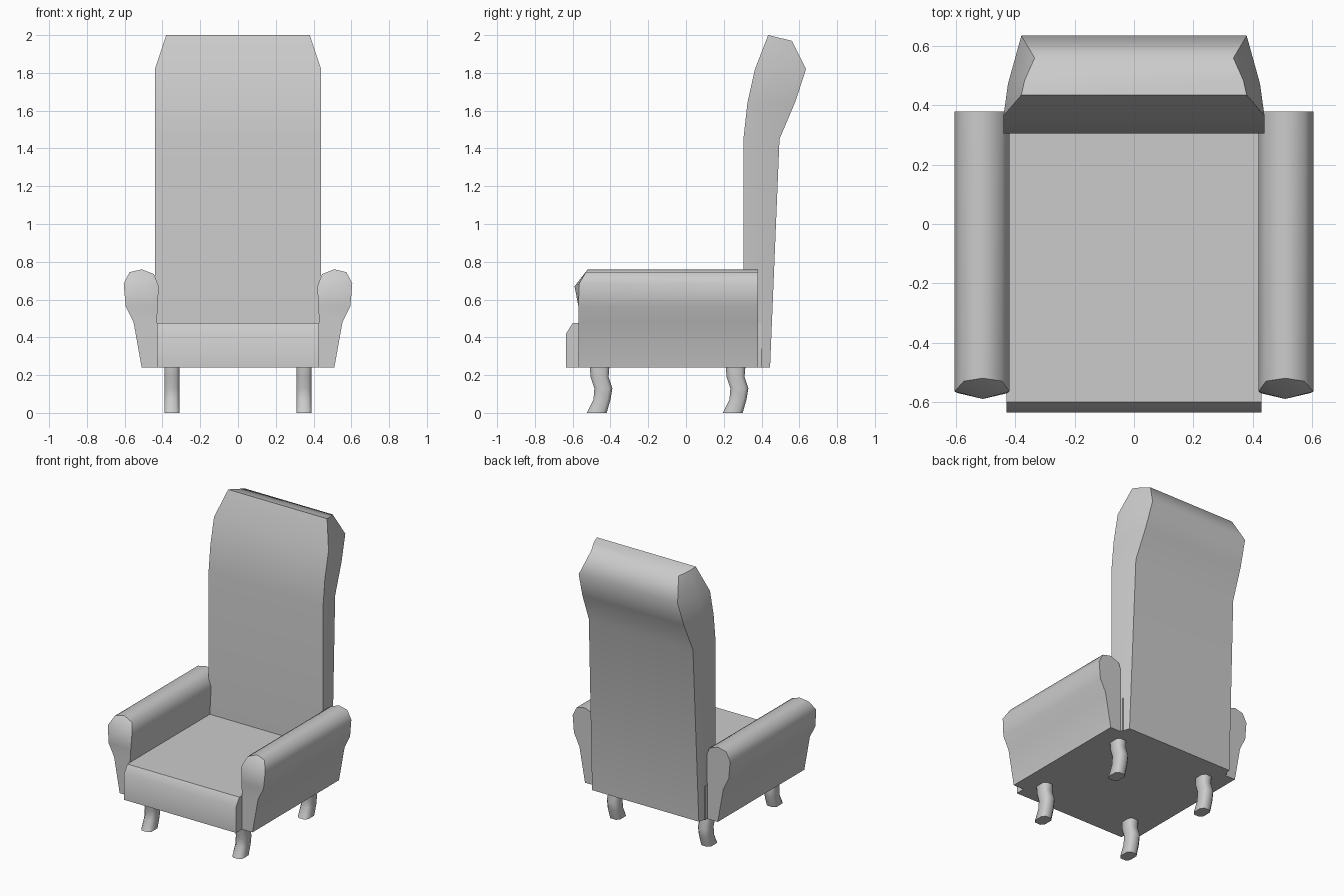
import bpy, bmesh, math

if "Cube" in bpy.data.objects:
    bpy.data.objects.remove(bpy.data.objects["Cube"])


def finish(name, bm, mirror="", angle=50):
    """Turn a bmesh into a smooth-shaded object, optionally mirrored."""
    bmesh.ops.recalc_face_normals(bm, faces=bm.faces[:])
    mesh = bpy.data.meshes.new(name)
    bm.to_mesh(mesh)
    bm.free()
    ob = bpy.data.objects.new(name, mesh)
    bpy.context.collection.objects.link(ob)
    bpy.ops.object.select_all(action='DESELECT')
    ob.select_set(True)
    bpy.context.view_layer.objects.active = ob
    bpy.ops.object.shade_smooth_by_angle(angle=math.radians(angle))
    if mirror:
        mod = ob.modifiers.new("mirror", 'MIRROR')
        mod.use_axis = ('X' in mirror, False, False)
    return ob


def loft(bm, rings, cap_start=True, cap_end=True):
    """Bridge equal-sized point rings with quads and cap the ends."""
    loops = [[bm.verts.new(p) for p in ring] for ring in rings]
    n = len(loops[0])
    for a, b in zip(loops, loops[1:]):
        for i in range(n):
            j = (i + 1) % n
            bm.faces.new((a[i], a[j], b[j], b[i]))
    if cap_start:
        bm.faces.new(loops[0])
    if cap_end:
        bm.faces.new(loops[-1])
    return loops


# Seat: side profile with a softened front edge, extruded across
seat_profile = [(0.40, 0.24), (-0.635, 0.24), (-0.635, 0.42), (-0.60, 0.475), (0.40, 0.475)]
bm = bmesh.new()
loft(bm, [[(x, y, z) for y, z in seat_profile] for x in (-0.43, 0.43)])
finish("seat", bm)

# Backrest: stacked sections (z front, y front, half width front, z rear, y rear, half width rear)
back_sections = [
    (0.24, 0.305, 0.44, 0.24, 0.445, 0.41),
    (1.46, 0.305, 0.44, 1.45, 0.495, 0.40),
    (1.64, 0.325, 0.44, 1.65, 0.58, 0.39),
    (1.82, 0.365, 0.44, 1.82, 0.635, 0.38),
    (2.00, 0.435, 0.38, 1.97, 0.56, 0.335),
]
rings = []
for zf, yf, wf, zr, yr, wr in back_sections:
    t = 0.4
    ym, zm = yf + (yr - yf) * t, zf + (zr - zf) * t
    wm = wf - (wf - wr) * 0.25
    half = [(wf, yf, zf), (wm, ym, zm), (wr, yr, zr)]
    rings.append(half + [(-x, y, z) for x, y, z in reversed(half)])
bm = bmesh.new()
loft(bm, rings)
finish("backrest", bm)

# Armrests: padded cross-section (x, z, front y) with a bulging front end
arm_profile = [
    (0.43, 0.24, -0.57), (0.51, 0.24, -0.57), (0.553, 0.48, -0.57), (0.595, 0.565, -0.57),
    (0.605, 0.685, -0.565), (0.574, 0.745, -0.53), (0.51, 0.76, -0.52), (0.445, 0.735, -0.53),
    (0.42, 0.67, -0.565), (0.425, 0.565, -0.57), (0.43, 0.48, -0.57),
]
bm = bmesh.new()
loops = loft(bm, [[(x, y, z) for x, z, y in arm_profile],
                  [(x, 0.38, z) for x, z, y in arm_profile]], cap_start=False)
f = loops[0]
centre = bm.verts.new((0.51, -0.59, 0.67))
for i in range(3, 9):
    bm.faces.new((f[i], f[i + 1], centre))
bm.faces.new((f[9], f[3], centre))
bm.faces.new((f[2], f[3], f[9], f[10]))
bm.faces.new((f[0], f[1], f[2], f[10]))
finish("armrest", bm, "X")

# Legs: rounded section swept along a wavy path (z, rear-most y, front-most y)
leg_path = [(0.25, -0.405, -0.51), (0.19, -0.41, -0.505), (0.13, -0.39, -0.485),
            (0.07, -0.40, -0.49), (0.0, -0.42, -0.525)]
for name, shift in (("front_leg", 0.0), ("rear_leg", 0.72)):
    rings = []
    for z, y1, y0 in leg_path:
        c, r = (y0 + y1) / 2 + shift, (y1 - y0) / 2
        rings.append([(0.35 + 0.04 * u, c + r * v, z) for u, v in
                      ((0.55, -1), (1, -0.6), (1, 0.6), (0.55, 1),
                       (-0.55, 1), (-1, 0.6), (-1, -0.6), (-0.55, -1))])
    bm = bmesh.new()
    loft(bm, rings)
    finish(name, bm, "X")
